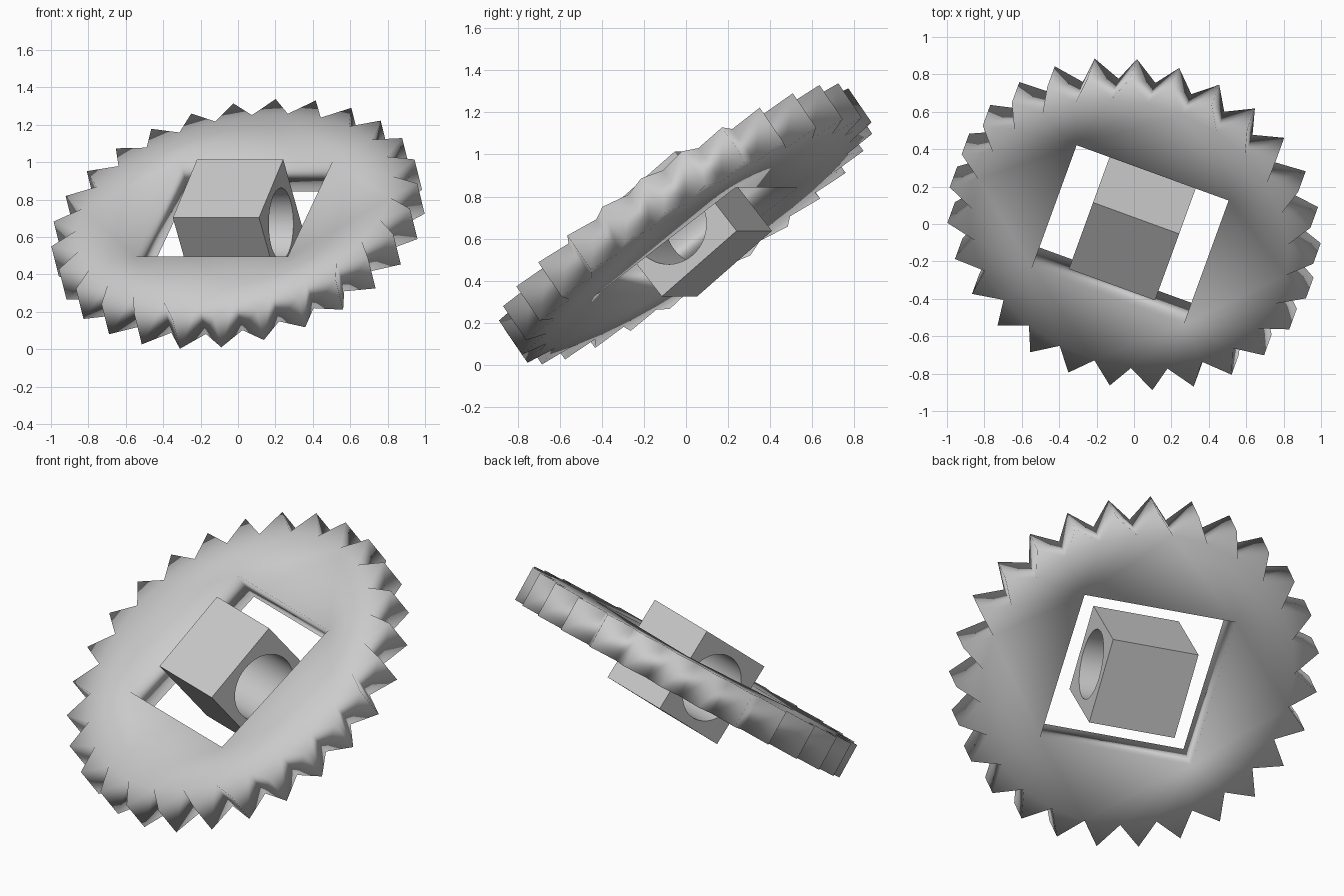
import bpy, bmesh
from math import sin, cos, pi, radians
from mathutils import Matrix

if "Cube" in bpy.data.objects:
    bpy.data.objects.remove(bpy.data.objects["Cube"])

CENTRE_Z = 0.67


def ring_points(n, radius, start=0.0):
    return [(radius * cos(start + 2 * pi * i / n), radius * sin(start + 2 * pi * i / n))
            for i in range(n)]


def square(side):
    return ring_points(4, side / 2 ** 0.5, pi / 4)


def holed_plate(name, outer, inner, depth, rotation):
    """Extruded outline with a through hole, centred on the shared pivot."""
    bm = bmesh.new()
    caps = []
    for z in (-depth / 2, depth / 2):
        loops = [[bm.verts.new((x, y, z)) for x, y in pts] for pts in (outer, inner)]
        edges = [bm.edges.new((lp[i - 1], lp[i])) for lp in loops for i in range(len(lp))]
        bmesh.ops.triangle_fill(bm, edges=edges, use_beauty=True)
        caps.append(loops)
    for low, high in zip(*caps):
        for i in range(len(low)):
            bm.faces.new((low[i - 1], low[i], high[i], high[i - 1]))
    bmesh.ops.recalc_face_normals(bm, faces=bm.faces)
    bm.transform(Matrix.Translation((0, 0, CENTRE_Z)) @ rotation)
    mesh = bpy.data.meshes.new(name)
    bm.to_mesh(mesh)
    bm.free()
    ob = bpy.data.objects.new(name, mesh)
    bpy.context.collection.objects.link(ob)
    bpy.ops.object.select_all(action='DESELECT')
    bpy.context.view_layer.objects.active = ob
    ob.select_set(True)
    return ob


yaw = Matrix.Rotation(radians(-20), 4, 'Z')

# Toothed ring: 27 pointed teeth, square opening, softly shaded
TEETH = 27
gear_outline = []
for k in range(TEETH * 2):
    r = 1.0 if k % 2 == 0 else 0.865
    a = pi * k / TEETH
    gear_outline.append((r * cos(a), r * sin(a)))
holed_plate("toothed_ring", gear_outline, square(0.865), 0.2,
            yaw @ Matrix.Rotation(radians(36), 4, 'X'))
bpy.ops.object.shade_smooth()

# Centre block: cube bored through along its horizontal axis
holed_plate("bored_block", square(0.49), ring_points(48, 0.192), 0.49,
            yaw @ Matrix.Rotation(radians(39.5), 4, 'X') @ Matrix.Rotation(pi / 2, 4, 'Y'))
bpy.ops.object.shade_smooth_by_angle(angle=radians(30))
